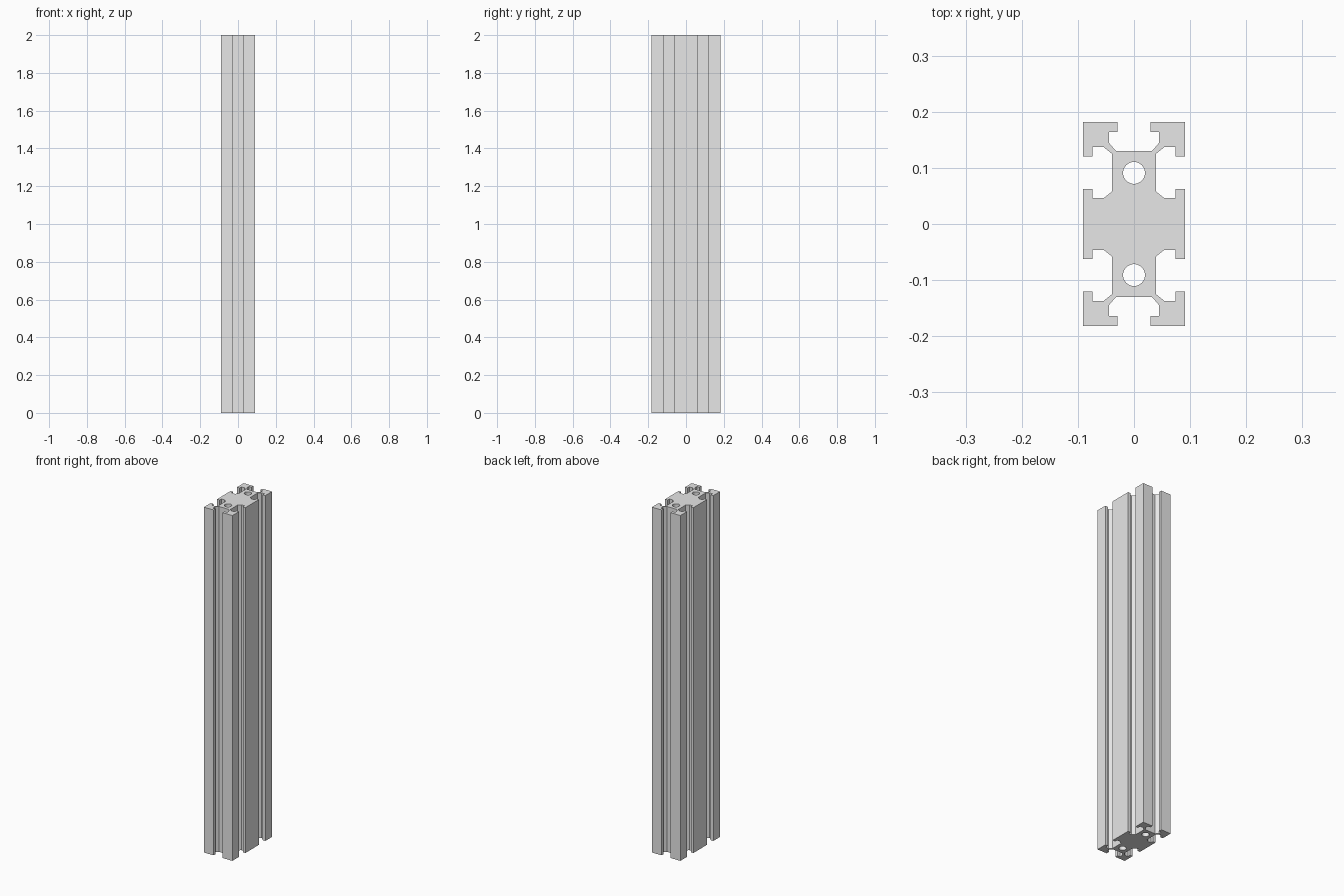
import bpy
import bmesh
import math

cube = bpy.data.objects.get("Cube")
if cube:
    bpy.data.objects.remove(cube, do_unlink=True)

LENGTH = 2.0
BORE_RADIUS, BORE_Y = 0.0195, 0.091

# One quarter of the cross-section, from the side middle to the end middle
QUARTER = [
    (0.091, 0.062), (0.074, 0.062), (0.074, 0.046), (0.054, 0.046),    # side slot, inner lip
    (0.039, 0.058), (0.039, 0.125), (0.054, 0.137), (0.074, 0.137),    # side slot, floor
    (0.074, 0.120), (0.091, 0.120), (0.091, 0.182), (0.029, 0.182),    # corner block
    (0.029, 0.164), (0.045, 0.164), (0.045, 0.145), (0.032, 0.130),    # end slot
]

# Mirror the quarter into the whole outline
half = QUARTER + [(-x, y) for x, y in reversed(QUARTER)]
outline = half + [(x, -y) for x, y in reversed(half)]


def circle(cy, radius, sides=32):
    angles = [2 * math.pi * i / sides for i in range(sides)]
    return [(radius * math.cos(a), cy + radius * math.sin(a)) for a in angles]


def add_loop(curve, points):
    spline = curve.splines.new('POLY')
    spline.points.add(len(points) - 1)
    for point, (x, y) in zip(spline.points, points):
        point.co = (x, y, 0, 1)
    spline.use_cyclic_u = True


# Filled profile with two bores, extruded along the height
curve = bpy.data.curves.new("rail_profile", 'CURVE')
curve.dimensions = '2D'
curve.fill_mode = 'BOTH'
curve.extrude = LENGTH / 2
add_loop(curve, outline)
for side in (-1, 1):
    add_loop(curve, circle(side * BORE_Y, BORE_RADIUS))

rail = bpy.data.objects.new("slotted_rail", curve)
bpy.context.collection.objects.link(rail)
bpy.ops.object.select_all(action='DESELECT')
rail.select_set(True)
bpy.context.view_layer.objects.active = rail
bpy.ops.object.convert(target='MESH')
rail = bpy.context.object
rail.name = "slotted_rail"

# Weld the caps to the walls and stand the rail on the floor
bm = bmesh.new()
bm.from_mesh(rail.data)
bmesh.ops.remove_doubles(bm, verts=bm.verts, dist=0.0001)
bmesh.ops.recalc_face_normals(bm, faces=bm.faces)
bmesh.ops.translate(bm, verts=bm.verts, vec=(0, 0, LENGTH / 2))
bm.to_mesh(rail.data)
bm.free()

# Plain metal colour
metal = bpy.data.materials.new("light_grey_metal")
metal.use_nodes = True
grey = (0.8, 0.8, 0.8, 1)
metal.diffuse_color = grey
metal.node_tree.nodes["Principled BSDF"].inputs["Base Color"].default_value = grey
rail.data.materials.clear()
rail.data.materials.append(metal)

# Round bores, crisp slots
bpy.ops.object.shade_smooth_by_angle(angle=math.radians(25))
